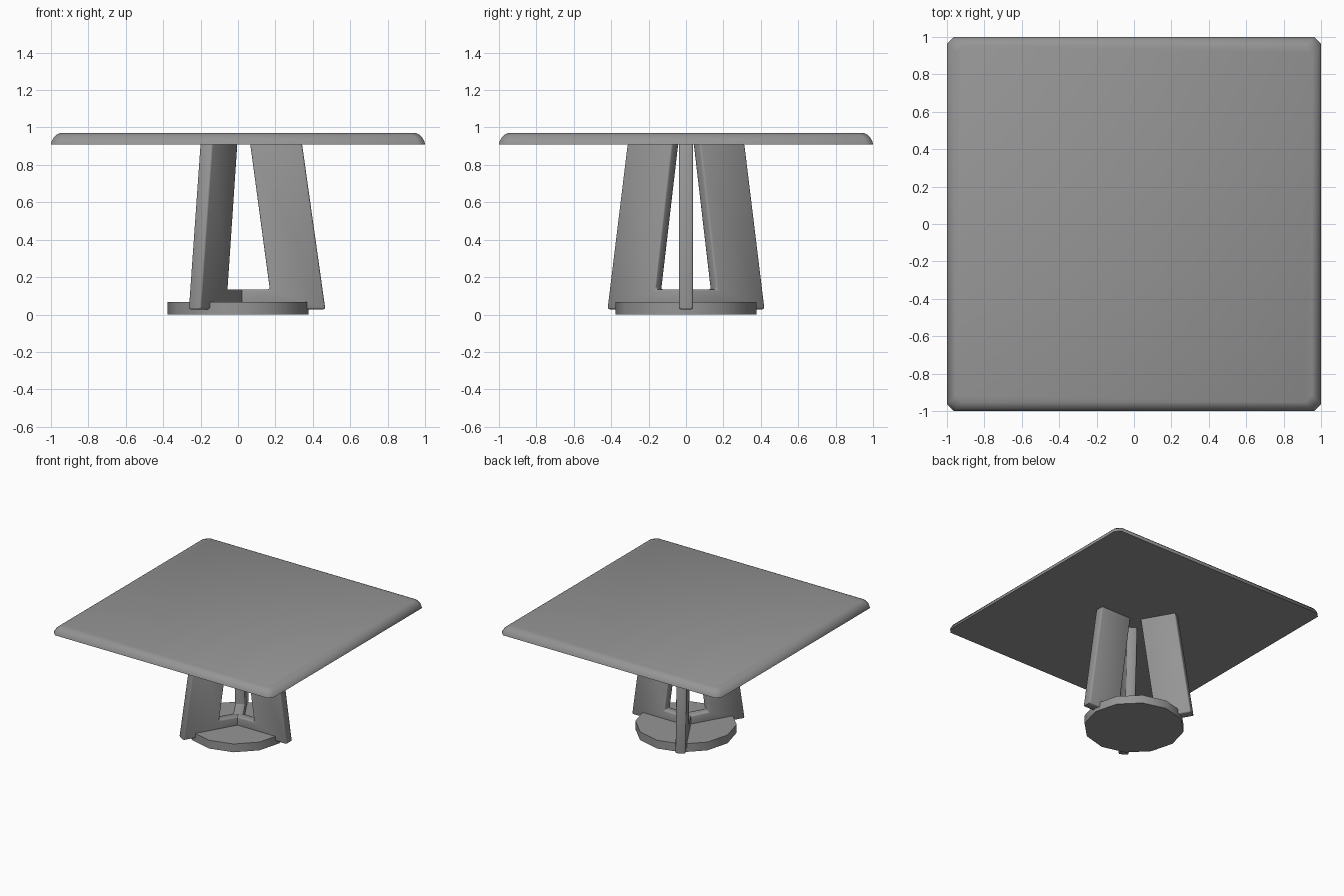
import bpy, bmesh, math
from mathutils import Matrix

cube = bpy.data.objects.get("Cube")
if cube:
    bpy.data.objects.remove(cube, do_unlink=True)

# Single grey finish
grey = bpy.data.materials.new("plain_grey")
grey.use_nodes = True
colour = (0.3, 0.3, 0.3, 1)
grey.diffuse_color = colour
grey.node_tree.nodes["Principled BSDF"].inputs["Base Color"].default_value = colour


def loft(name, rings, smooth_angle, bevel=0):
    """Join matching rings of points into a closed solid."""
    bm = bmesh.new()
    loops = [[bm.verts.new(p) for p in ring] for ring in rings]
    n = len(loops[0])
    for low, high in zip(loops, loops[1:]):
        for i in range(n):
            j = (i + 1) % n
            bm.faces.new((low[i], low[j], high[j], high[i]))
    bm.faces.new(loops[0][::-1])
    bm.faces.new(loops[-1])
    bmesh.ops.recalc_face_normals(bm, faces=bm.faces)
    if bevel:
        bmesh.ops.bevel(bm, geom=bm.edges[:], offset=bevel, segments=2,
                        profile=0.5, affect='EDGES', clamp_overlap=True)
    mesh = bpy.data.meshes.new(name)
    bm.to_mesh(mesh)
    bm.free()
    mesh.materials.append(grey)
    obj = bpy.data.objects.new(name, mesh)
    bpy.context.collection.objects.link(obj)
    bpy.ops.object.select_all(action='DESELECT')
    obj.select_set(True)
    bpy.context.view_layer.objects.active = obj
    bpy.ops.object.shade_smooth_by_angle(angle=math.radians(smooth_angle))
    return obj


def clipped_square(half, clip, z):
    """Square outline with its four corners cut off."""
    k = half - clip
    corner = [(half, -k), (half, k), (k, half), (-k, half),
              (-half, k), (-half, -k), (-k, -half), (k, -half)]
    return [(x, y, z) for x, y in corner]


def circle(radius, sides, z):
    angles = [math.tau * i / sides for i in range(sides)]
    return [(radius * math.cos(a), radius * math.sin(a), z) for a in angles]


# Square top with a rounded upper rim
rim = [(0, 0.91), (0.004, 0.927), (0.016, 0.948), (0.032, 0.963), (0.047, 0.97)]
loft("table_top", [clipped_square(1 - inset, 0.037, z) for inset, z in rim], 50)

# Twelve-sided base disc
loft("base_disc", [circle(0.378, 12, z) for z in (0, 0.068)], 35)

# Three flat legs, each with a foot bar reaching the centre
profile = [(0, 0.028), (0.467, 0.028), (0.342, 0.915),
           (0.065, 0.915), (0.17, 0.135), (0, 0.135)]
for i, name in enumerate(("left_leg", "back_leg", "front_leg")):
    sides = [[(r, y, z) for r, z in profile] for y in (-0.038, 0.038)]
    leg = loft(name, sides, 50, bevel=0.01)
    leg.data.transform(Matrix.Rotation(math.tau * i / 3, 4, 'Z'))
